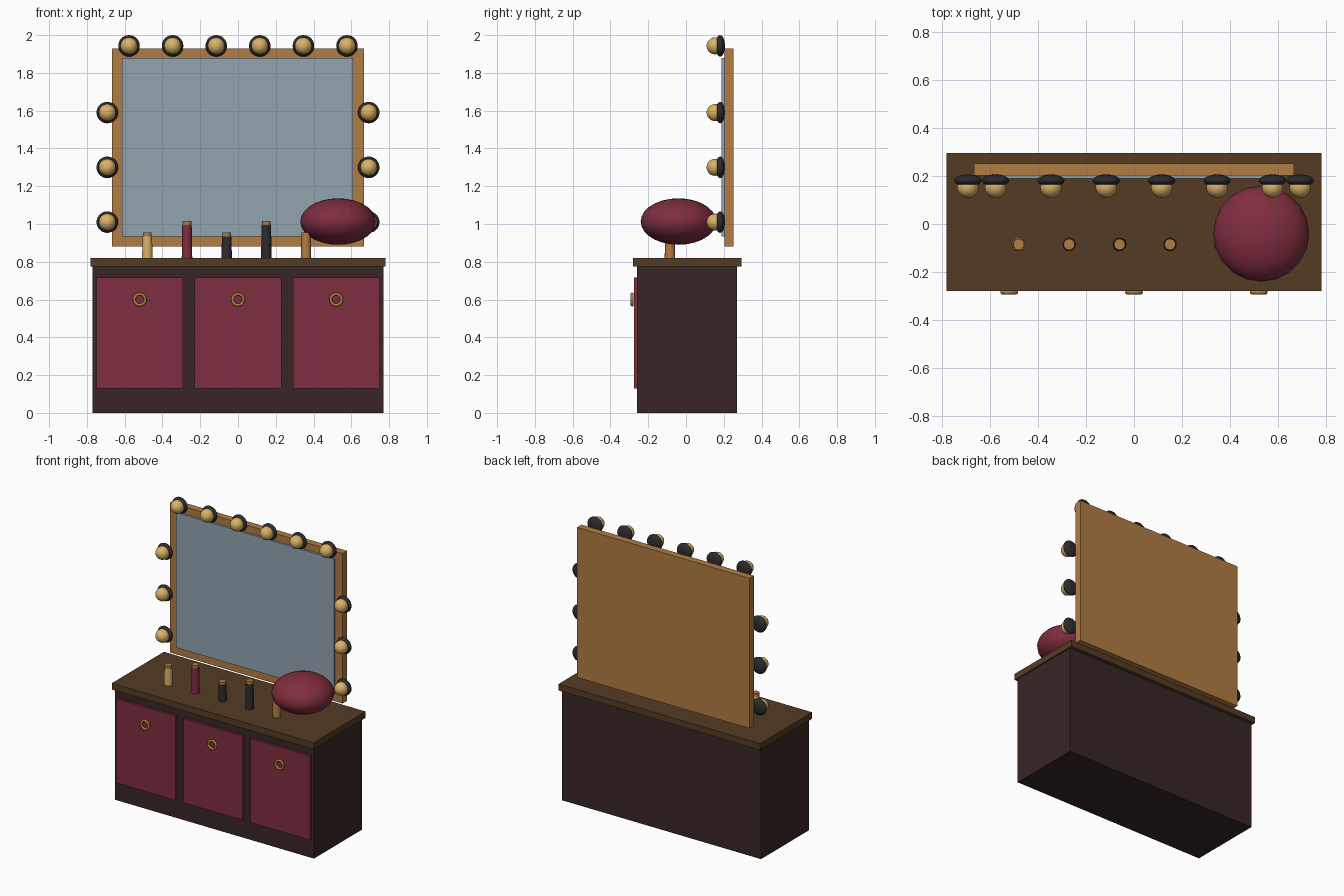
import bpy
from math import radians

cube = bpy.data.objects.get("Cube")
if cube:
    bpy.data.objects.remove(cube, do_unlink=True)


def material(name, *rgb):
    """Flat material from 0-255 display values, stored as linear."""
    color = [(c / 255 / 12.92) if c < 10 else ((c / 255 + 0.055) / 1.055) ** 2.4 for c in rgb] + [1]
    mat = bpy.data.materials.new(name)
    mat.use_nodes = True
    mat.diffuse_color = color
    mat.node_tree.nodes["Principled BSDF"].inputs["Base Color"].default_value = color
    return mat


dark_wood = material("dark wood", 56, 37, 37)
top_wood = material("brown wood", 84, 59, 35)
burgundy = material("burgundy", 128, 45, 62)
oak = material("warm oak", 178, 125, 68)
glass = material("mirror glass", 146, 164, 176)
gold = material("pale gold", 218, 178, 104)
black = material("black", 44, 44, 48)
brass = material("brass", 170, 128, 58)


def finish(name, mat, smooth=True):
    obj = bpy.context.object
    obj.name = name
    obj.data.materials.append(mat)
    if smooth:
        bpy.ops.object.shade_smooth_by_angle(angle=radians(40))
    return obj


def box(name, mat, x, y, z):
    """Box from (min, max) pairs on each axis."""
    bpy.ops.mesh.primitive_cube_add(size=1, location=[(a + b) / 2 for a, b in (x, y, z)])
    bpy.context.object.scale = [b - a for a, b in (x, y, z)]
    bpy.ops.object.transform_apply(location=False, rotation=False, scale=True)
    return finish(name, mat, False)


def ball(name, mat, loc, radii, segments=24, rings=14):
    bpy.ops.mesh.primitive_uv_sphere_add(segments=segments, ring_count=rings, radius=1, location=loc)
    bpy.context.object.scale = radii
    bpy.ops.object.transform_apply(location=False, rotation=False, scale=True)
    return finish(name, mat)


def tapered(name, mat, x, y, z0, z1, r0, r1):
    bpy.ops.mesh.primitive_cone_add(vertices=20, radius1=r0, radius2=r1, depth=z1 - z0,
                                    location=(x, y, (z0 + z1) / 2))
    return finish(name, mat)


# Cabinet and countertop
box("cabinet", dark_wood, (-0.77, 0.77), (-0.26, 0.27), (0, 0.78))
box("countertop", top_wood, (-0.78, 0.78), (-0.28, 0.295), (0.775, 0.82))

# Door panels with ring pulls
for side, x in (("right", -0.52), ("middle", 0), ("left", 0.52)):
    box(side + "_door", burgundy, (x - 0.23, x + 0.23), (-0.276, -0.258), (0.13, 0.717))
    bpy.ops.mesh.primitive_torus_add(location=(x, -0.285, 0.6), rotation=(radians(90), 0, 0),
                                     major_radius=0.029, minor_radius=0.008,
                                     major_segments=28, minor_segments=10)
    finish(side + "_ring_pull", brass)

# Mirror
box("mirror_frame", oak, (-0.667, 0.667), (0.203, 0.252), (0.88, 1.93))
box("mirror_glass", glass, (-0.613, 0.61), (0.189, 0.205), (0.935, 1.88))

# Bulbs in flattened sockets along the top and both sides
spots = [(-0.577 + 0.2308 * i, 1.943) for i in range(6)]
spots += [(s * 0.692, 1.01 + 0.29 * i) for s in (-1, 1) for i in range(3)]
for x, z in spots:
    ball("bulb_socket", black, (x, 0.181, z), (0.057, 0.025, 0.057))
    ball("bulb", gold, (x, 0.154, z), (0.045, 0.045, 0.045))

# Row of bottles with caps
for i, mat in enumerate((gold, burgundy, black, black, oak)):
    x = -0.48 + 0.21 * i
    top = 0.935 + 0.06 * (i % 2)
    tapered("bottle", mat, x, -0.085, 0.815, top, 0.028, 0.025)
    tapered("bottle_cap", oak, x, -0.085, top, top + 0.02, 0.023, 0.023)

# Powder puff
ball("powder_puff", burgundy, (0.53, -0.04, 1.013), (0.2, 0.2, 0.123), 20, 14)
